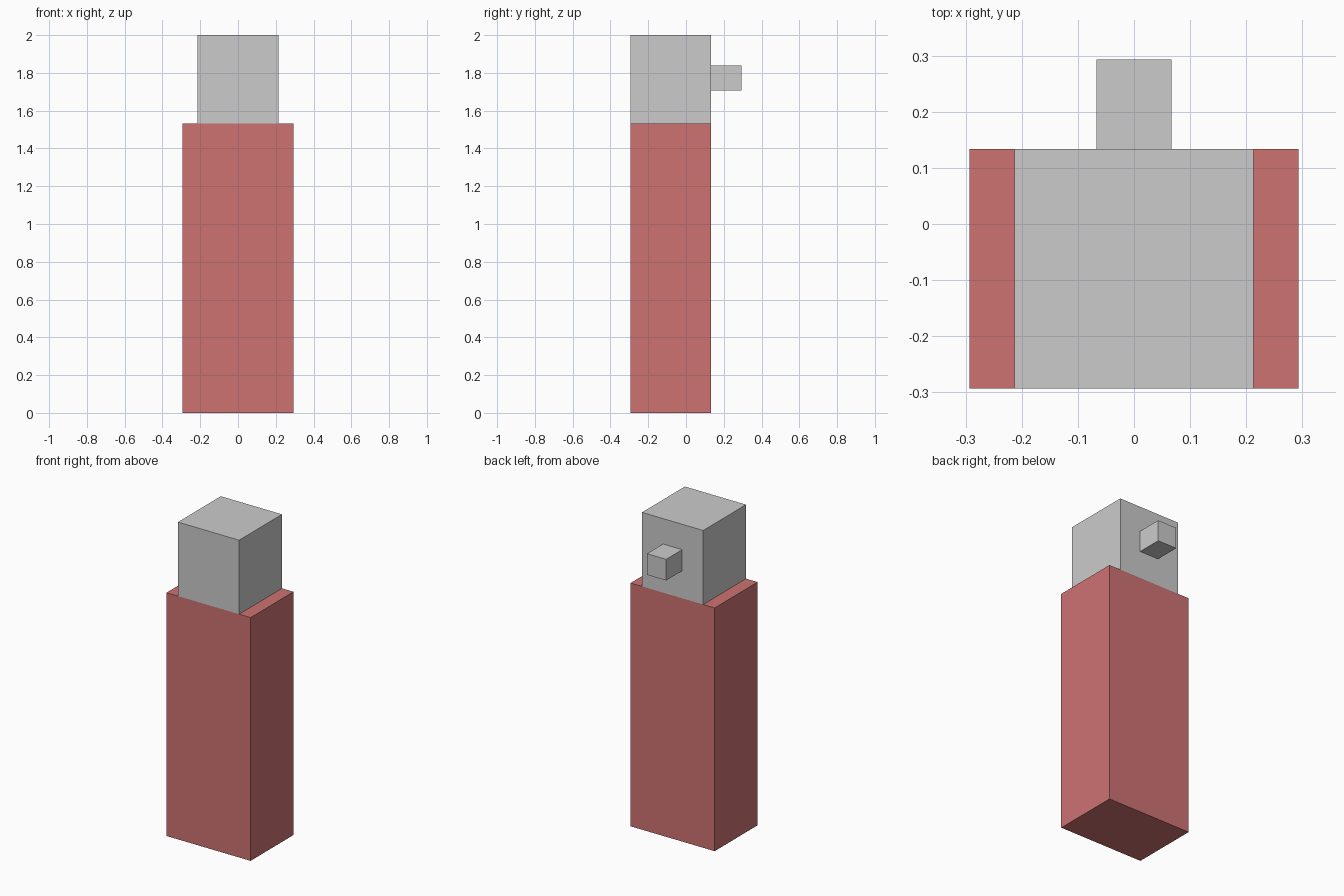
import bpy
import bmesh

if "Cube" in bpy.data.objects:
    bpy.data.objects.remove(bpy.data.objects["Cube"])

U = 2 / 37.5  # base modelling unit: the model is 37.5 units tall


def box(name, lo, hi, material=None):
    """Flat-shaded box between two corners given in base units."""
    bm = bmesh.new()
    bmesh.ops.create_cube(bm, size=1)
    for v in bm.verts:
        v.co = [U * (b if c > 0 else a) for c, a, b in zip(v.co, lo, hi)]
    mesh = bpy.data.meshes.new(name)
    bm.to_mesh(mesh)
    bm.free()
    obj = bpy.data.objects.new(name, mesh)
    bpy.context.collection.objects.link(obj)
    if material:
        mesh.materials.append(material)
    return obj


red = bpy.data.materials.new("red")
red.diffuse_color = (0.62, 0.17, 0.17, 1)
red.use_nodes = True
red.node_tree.nodes["Principled BSDF"].inputs["Base Color"].default_value = red.diffuse_color

# Tall red body
box("body", (-5.5, -5.5, 0), (5.5, 2.5, 28.75), red)
# Grey head, flush with the body front and back
box("head", (-4, -5.5, 28.75), (4, 2.5, 37.5))
# Small block projecting from the back of the head
box("nose", (-1.25, 2.5, 32), (1.25, 5.5, 34.5))
